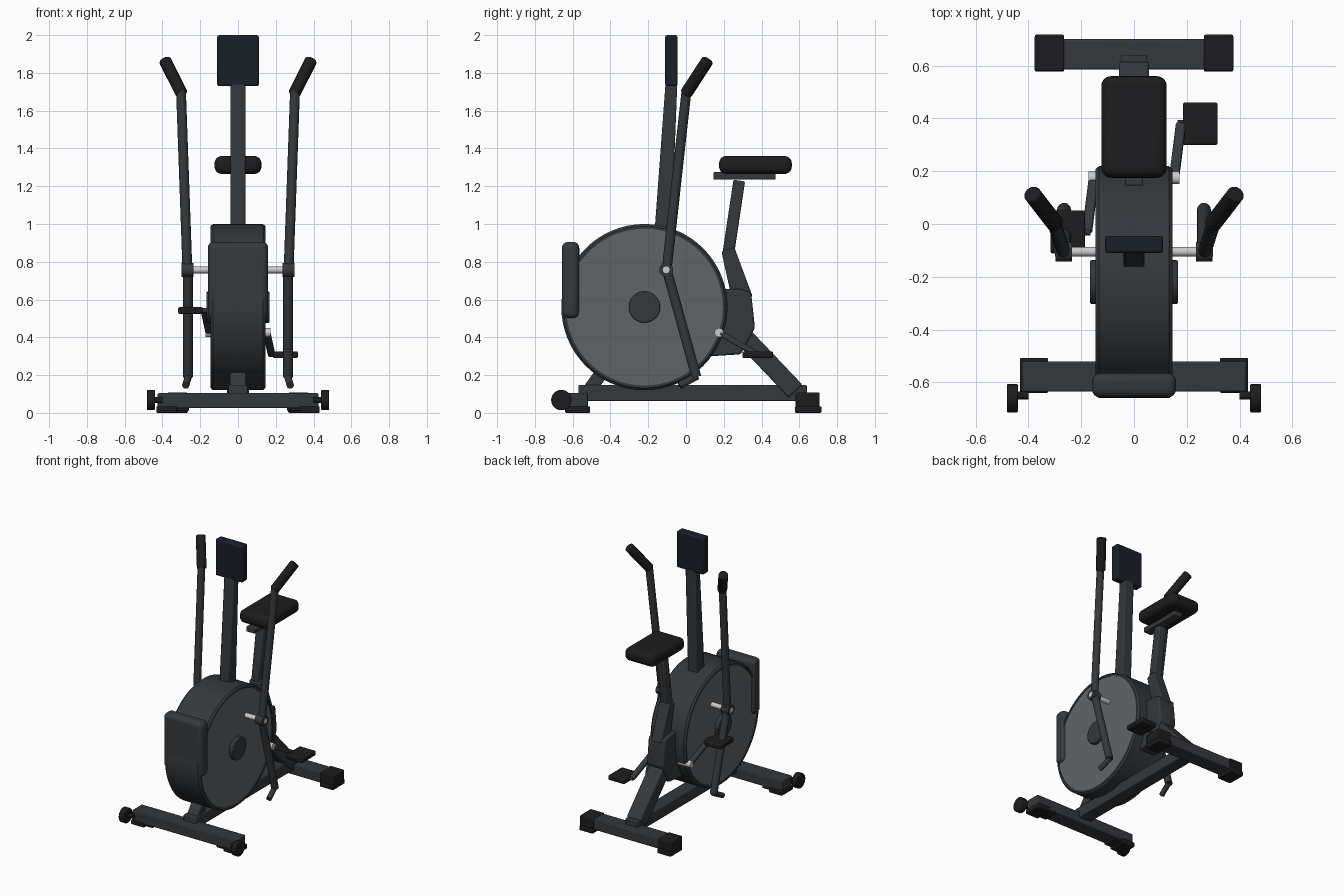
import bpy, bmesh, math
from mathutils import Vector, Matrix

if "Cube" in bpy.data.objects:
    bpy.data.objects.remove(bpy.data.objects["Cube"])

def material(name, c):
    m = bpy.data.materials.new(name)
    m.diffuse_color = (*c, 1)
    m.use_nodes = True
    m.node_tree.nodes["Principled BSDF"].inputs["Base Color"].default_value = m.diffuse_color
    return m

BODY = material("dark_paint", (0.035, 0.04, 0.045))
BLACK = material("black_rubber", (0.012, 0.012, 0.013))
DISC = material("disc_grey", (0.12, 0.13, 0.14))
SCREEN = material("console_blue", (0.01, 0.014, 0.02))
CHROME = material("chrome", (0.6, 0.6, 0.6))

def finish(name, bm, mat, bevel=0.0, segments=2):
    bmesh.ops.recalc_face_normals(bm, faces=bm.faces)
    me = bpy.data.meshes.new(name)
    bm.to_mesh(me)
    bm.free()
    ob = bpy.data.objects.new(name, me)
    bpy.context.collection.objects.link(ob)
    me.materials.append(mat)
    if bevel:
        b = ob.modifiers.new("bevel", 'BEVEL')
        b.width, b.segments, b.limit_method = bevel, segments, 'ANGLE'
    bpy.ops.object.select_all(action='DESELECT')
    ob.select_set(True)
    bpy.context.view_layer.objects.active = ob
    bpy.ops.object.shade_smooth_by_angle(angle=math.radians(40))
    return ob

def box(name, x, y, z, mat=BODY, bevel=0.006, segments=2):
    """Box from (min, max) ranges."""
    bm = bmesh.new()
    bmesh.ops.create_cube(bm, size=1)
    for v in bm.verts:
        v.co = [r[0] + (c + 0.5) * (r[1] - r[0]) for c, r in zip(v.co, (x, y, z))]
    return finish(name, bm, mat, bevel, segments)

def frame(p0, p1):
    """Matrix whose z runs from p0 to p1, x staying near world x."""
    p0, p1 = Vector(p0), Vector(p1)
    z = (p1 - p0).normalized()
    x = Vector((1, 0, 0)) if abs(z.x) < 0.9 else Vector((0, 1, 0))
    x = (x - z * x.dot(z)).normalized()
    y = z.cross(x)
    m = Matrix((x, y, z)).transposed().to_4x4()
    m.translation = (p0 + p1) / 2
    return m, (p1 - p0).length

def bar(name, p0, p1, w, d, d1=None, mat=BODY, bevel=0.008):
    """Rectangular tube: w across x, depth d tapering to d1."""
    m, length = frame(p0, p1)
    bm = bmesh.new()
    bmesh.ops.create_cube(bm, size=1)
    for v in bm.verts:
        dep = d if v.co.z < 0 else (d1 or d)
        v.co = m @ Vector((v.co.x * w, v.co.y * dep, v.co.z * length))
    return finish(name, bm, mat, bevel)

def rod(name, p0, p1, r, mat=BODY, sides=20, bevel=0.0):
    m, length = frame(p0, p1)
    bm = bmesh.new()
    bmesh.ops.create_cone(bm, cap_ends=True, segments=sides, radius1=r, radius2=r,
                          depth=length, matrix=m)
    return finish(name, bm, mat, bevel)

def lathe_x(name, profile, cy, cz, mat, steps=64):
    """Spin (radius, x) profile about the x axis."""
    bm = bmesh.new()
    vs = [bm.verts.new((x, cy + r, cz)) for r, x in profile]
    es = [bm.edges.new(p) for p in zip(vs, vs[1:])]
    bmesh.ops.spin(bm, geom=vs + es, cent=(0, cy, cz), axis=(1, 0, 0),
                   angle=2 * math.pi, steps=steps, use_duplicate=False)
    bmesh.ops.remove_doubles(bm, verts=bm.verts, dist=1e-4)
    return finish(name, bm, mat)

def prism(name, pts, half, mat=BODY, bevel=0.01):
    """Extrude a (y, z) outline across x."""
    bm = bmesh.new()
    f = bm.faces.new([bm.verts.new((-half, y, z)) for y, z in pts])
    r = bmesh.ops.extrude_face_region(bm, geom=[f])
    bmesh.ops.translate(bm, vec=(2 * half, 0, 0),
                        verts=[v for v in r["geom"] if isinstance(v, bmesh.types.BMVert)])
    return finish(name, bm, mat, bevel)

# Base frame
box("front_base_bar", (-0.425, 0.425), (-0.635, -0.52), (0.025, 0.105))
box("rear_base_bar", (-0.37, 0.37), (0.585, 0.70), (0.025, 0.103))
box("main_beam", (-0.05, 0.05), (-0.57, 0.64), (0.063, 0.147))
bar("front_support", (0, -0.52, 0.11), (0, -0.42, 0.25), 0.085, 0.07)
bar("rear_strut", (0, 0.29, 0.42), (0, 0.58, 0.115), 0.115, 0.10)

# Flywheel housing, side discs and hub
CY, CZ = -0.22, 0.56
lathe_x("flywheel_housing", [(0.415, -0.135), (0.415, -0.145), (0.428, -0.145), (0.44, -0.132),
        (0.44, 0.132), (0.428, 0.145), (0.415, 0.145), (0.415, 0.135)], CY, CZ, BODY)
rod("flywheel_discs", (-0.14, CY, CZ), (0.14, CY, CZ), 0.418, DISC, 64)
rod("flywheel_hub", (-0.167, CY, CZ), (0.167, CY, CZ), 0.083, BODY, 32, 0.006)
box("front_cover", (-0.16, 0.16), (-0.657, -0.565), (0.50, 0.905), BODY, 0.032, 4)

# Console
bar("console_post", (0, -0.122, 0.95), (0, -0.077, 1.75), 0.08, 0.09, 0.062)
box("console", (-0.11, 0.11), (-0.11, -0.045), (1.73, 2.0), SCREEN, 0.01)

# Seat assembly
prism("rear_shroud", [(0.18, 0.655), (0.29, 0.655), (0.345, 0.635), (0.365, 0.45),
                      (0.29, 0.31), (0.13, 0.30)], 0.068)
bar("seat_tube", (0, 0.30, 0.60), (0, 0.222, 0.865), 0.085, 0.11, 0.072)
bar("seat_post", (0, 0.225, 0.85), (0, 0.282, 1.23), 0.062, 0.062)
box("seat_rail", (-0.035, 0.035), (0.145, 0.475), (1.235, 1.275))
box("seat", (-0.124, 0.124), (0.175, 0.56), (1.265, 1.36), BLACK, 0.038, 5)

# Pivot and crank shafts
rod("handle_axle", (-0.30, -0.105, 0.757), (0.30, -0.105, 0.757), 0.018, CHROME)
rod("crank_axle", (-0.172, 0.175, 0.425), (0.172, 0.175, 0.425), 0.024, CHROME)

for s, side in ((-1, "left"), (1, "right")):
    # Feet and transport wheel
    box(side + "_front_foot", sorted((s * 0.325, s * 0.432)), (-0.64, -0.507), (0.0, 0.035), BLACK)
    box(side + "_front_foot_pad", sorted((s * 0.26, s * 0.33)), (-0.63, -0.52), (0.01, 0.035), BLACK)
    box(side + "_rear_foot", sorted((s * 0.265, s * 0.376)), (0.577, 0.717), (0.0, 0.035), BLACK)
    box(side + "_rear_cap", sorted((s * 0.265, s * 0.376)), (0.58, 0.708), (0.03, 0.107), BLACK)
    rod(side + "_transport_wheel", (s * 0.44, -0.66, 0.068), (s * 0.482, -0.66, 0.068),
        0.054, BLACK, 24, 0.005)
    rod(side + "_wheel_axle", (s * 0.40, -0.65, 0.068), (s * 0.45, -0.65, 0.068), 0.015, BLACK)

    # Swinging handle
    rod(side + "_pivot_sleeve", (s * 0.235, -0.105, 0.757), (s * 0.298, -0.105, 0.757), 0.037, BODY, 24)
    rod(side + "_upper_arm", (s * 0.268, -0.102, 0.76), (s * 0.302, 0.003, 1.71), 0.026)
    rod(side + "_grip", (s * 0.298, 0.0, 1.69), (s * 0.387, 0.115, 1.867), 0.033, BLACK, 20, 0.006)
    rod(side + "_lower_arm", (s * 0.265, -0.1, 0.75), (s * 0.265, 0.055, 0.19), 0.026)
    rod(side + "_foot_peg", (s * 0.262, 0.06, 0.195), (s * 0.277, -0.035, 0.145), 0.019)

    # Crank and pedal, half a turn apart
    py, pz = 0.175 + s * 0.205, 0.425 - s * 0.117
    bar(side + "_crank_arm", (s * 0.152, 0.175, 0.425), (s * 0.178, py, pz), 0.038, 0.03)
    rod(side + "_pedal_spindle", (s * 0.165, py, pz), (s * 0.25, py, pz), 0.013)
    box(side + "_pedal", sorted((s * 0.185, s * 0.317)), (py - 0.081, py + 0.081),
        (pz - 0.018, pz + 0.018), BLACK, 0.008)
